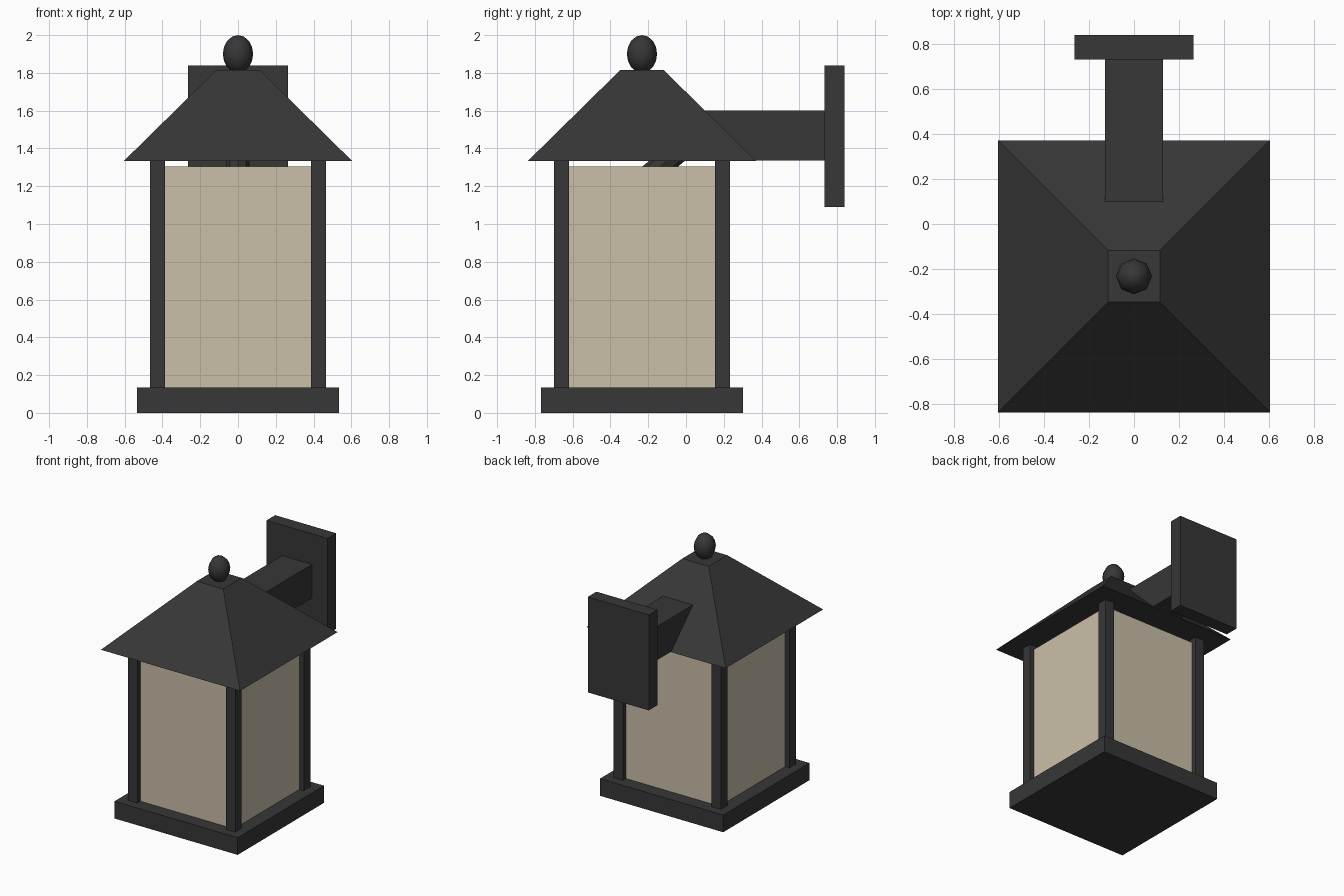
import bpy, bmesh, math
from mathutils import Vector

if "Cube" in bpy.data.objects:
    bpy.data.objects.remove(bpy.data.objects["Cube"])

CY = -0.233  # lantern axis in y


def material(name, rgb):
    m = bpy.data.materials.new(name)
    m.diffuse_color = (*rgb, 1)
    m.use_nodes = True
    m.node_tree.nodes["Principled BSDF"].inputs["Base Color"].default_value = m.diffuse_color
    return m


METAL = material("dark_metal", (0.038, 0.038, 0.038))
GLASS = material("cream_glass", (0.59, 0.52, 0.395))


def finish(name, bm, mat):
    bmesh.ops.recalc_face_normals(bm, faces=bm.faces)
    me = bpy.data.meshes.new(name)
    bm.to_mesh(me)
    bm.free()
    me.materials.append(mat)
    ob = bpy.data.objects.new(name, me)
    bpy.context.collection.objects.link(ob)
    return ob


def box(name, x0, x1, y0, y1, z0, z1, mat=METAL, top_scale=1.0):
    """Axis-aligned box; top_scale tapers the upper face about its centre."""
    bm = bmesh.new()
    bmesh.ops.create_cube(bm, size=1)
    for v in bm.verts:
        s = top_scale if v.co.z > 0 else 1.0
        v.co = ((x0 + x1) / 2 + v.co.x * (x1 - x0) * s,
                (y0 + y1) / 2 + v.co.y * (y1 - y0) * s,
                (z0 + z1) / 2 + v.co.z * (z1 - z0))
    return finish(name, bm, mat)


# base slab and tapered roof
box("base", -0.535, 0.535, CY - 0.535, CY + 0.535, 0, 0.135)
box("roof", -0.605, 0.605, CY - 0.605, CY + 0.605, 1.333, 1.815,
    top_scale=0.115 / 0.605)

# corner posts
for sx in (-1, 1):
    for sy in (-1, 1):
        px, py = sx * 0.426, CY + sy * 0.426
        box(f"post_{'left' if sx < 0 else 'right'}_{'front' if sy < 0 else 'back'}",
            px - 0.04, px + 0.04, py - 0.04, py + 0.04, 0.13, 1.34)

# glass panes, set at the middle of the posts
G, T = 0.428, 0.012
for s, front, side in ((-1, "front", "left"), (1, "back", "right")):
    a, b = sorted((s * G, s * (G - T)))
    box(f"glass_{front}", -G + T, G - T, CY + a, CY + b, 0.13, 1.305, GLASS)
    box(f"glass_{side}", a, b, CY - G + T, CY + G - T, 0.13, 1.305, GLASS)

# wall bracket
box("bracket_arm", -0.13, 0.13, 0.0, 0.74, 1.336, 1.60)
box("wall_plate", -0.265, 0.265, 0.733, 0.84, 1.09, 1.84)

# slanted stem holding the lamp under the roof
p0, p1 = Vector((0, -0.24, 1.22)), Vector((0, -0.02, 1.40))
bm = bmesh.new()
bmesh.ops.create_cone(bm, cap_ends=True, segments=8, radius1=0.06, radius2=0.06,
                      depth=(p1 - p0).length)
rot = (p1 - p0).to_track_quat('Z', 'Y').to_matrix()
for v in bm.verts:
    v.co = rot @ v.co + (p0 + p1) / 2
finish("lamp_stem", bm, METAL)

# finial: low-poly egg
bm = bmesh.new()
bmesh.ops.create_uvsphere(bm, u_segments=8, v_segments=8, radius=1)
for v in bm.verts:
    v.co = (v.co.x * 0.08, CY + v.co.y * 0.08, 1.9 + v.co.z * 0.1)
for f in bm.faces:
    f.smooth = True
finish("finial", bm, METAL)
